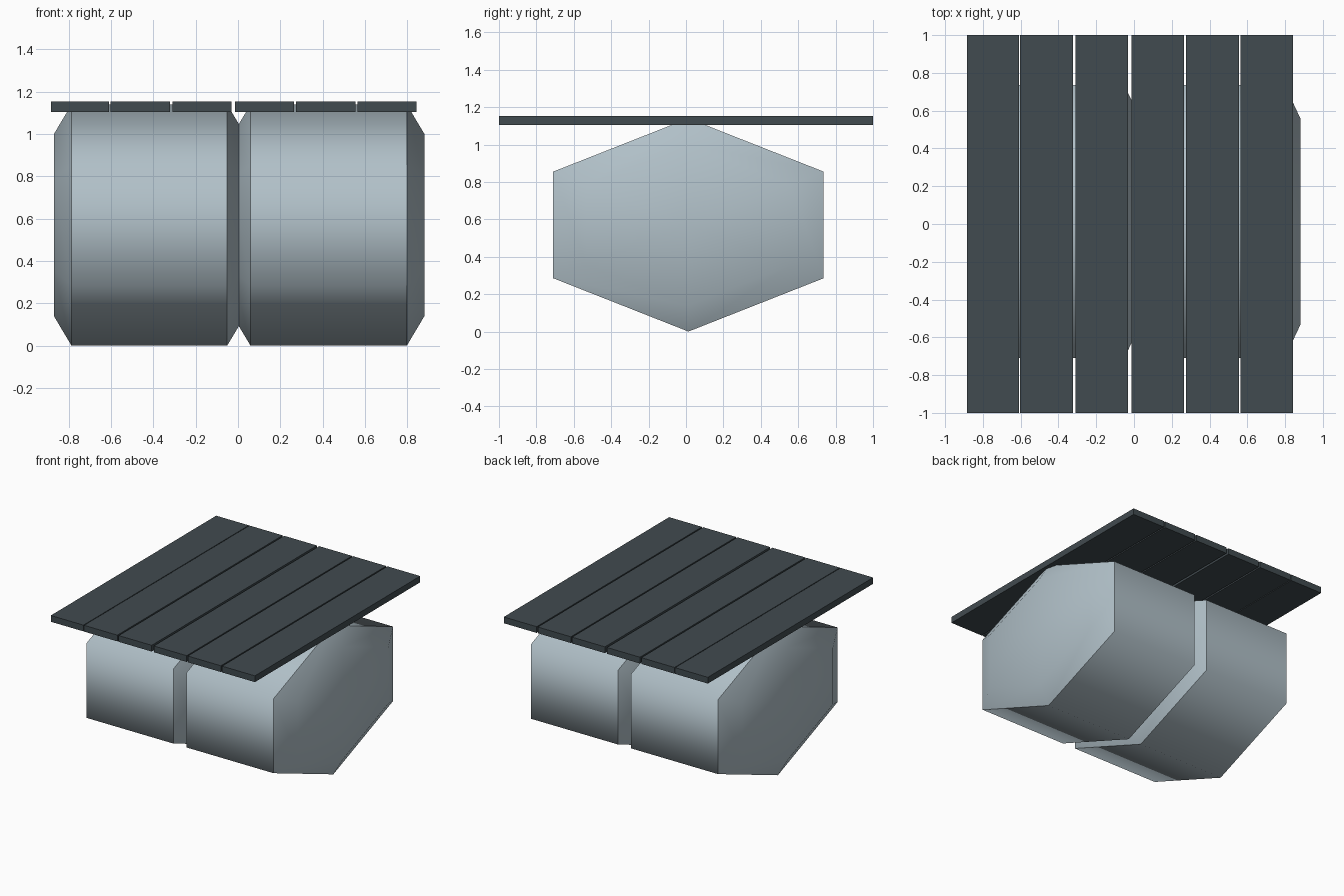
import bpy, bmesh, math

if "Cube" in bpy.data.objects:
    bpy.data.objects.remove(bpy.data.objects["Cube"])


def material(name, rgb):
    m = bpy.data.materials.new(name)
    m.diffuse_color = (*rgb, 1)
    m.use_nodes = True
    m.node_tree.nodes["Principled BSDF"].inputs["Base Color"].default_value = m.diffuse_color
    return m


STEEL = material("pale blue grey", (0.44, 0.53, 0.58))
SLATE = material("dark slate", (0.053, 0.07, 0.079))


def add_object(name, bm, mat):
    bmesh.ops.recalc_face_normals(bm, faces=bm.faces[:])
    me = bpy.data.meshes.new(name)
    bm.to_mesh(me)
    bm.free()
    me.materials.append(mat)
    ob = bpy.data.objects.new(name, me)
    bpy.context.collection.objects.link(ob)
    return ob


# Six-sided drum lying along x, with sloped rims and fanned end caps
def drum(name, x0, x1, rim=0.083, cy=0.013, cz=0.57, ry=0.723, rz=0.57, end=0.755):
    bm = bmesh.new()
    rings = []
    for x, s in ((x0, end), (x0 + rim, 1), (x1 - rim, 1), (x1, end)):
        ring = []
        for i in range(6):
            a = math.radians(90 + 60 * i)
            y = cy + s * ry * math.cos(a) / math.cos(math.radians(30))
            ring.append(bm.verts.new((x, y, cz + s * rz * math.sin(a))))
        rings.append(ring)
    for a, b in zip(rings, rings[1:]):
        for i in range(6):
            j = (i + 1) % 6
            bm.faces.new((a[i], a[j], b[j], b[i]))
    for ring, x in ((rings[0], x0), (rings[3], x1)):
        hub = bm.verts.new((x, cy, cz))
        for i in range(6):
            bm.faces.new((ring[i], ring[(i + 1) % 6], hub))
    for f in bm.faces:
        f.smooth = True
    # only the shoulder between side and rim is a hard edge
    for ring in rings[1:3]:
        for i in range(6):
            bm.edges.get((ring[i], ring[(i + 1) % 6])).smooth = False
    return add_object(name, bm, STEEL)


drum("left_drum", -0.87, 0.032)
drum("right_drum", -0.024, 0.881)


# Deck planks
def plank(name, x0, x1, z0=1.105, z1=1.153):
    bm = bmesh.new()
    bmesh.ops.create_cube(bm, size=1)
    for v in bm.verts:
        v.co = ((x0 + x1) / 2 + v.co.x * (x1 - x0), v.co.y * 2,
                (z0 + z1) / 2 + v.co.z * (z1 - z0))
    return add_object(name, bm, SLATE)


spans = [(-0.885, -0.609), (-0.603, -0.322), (-0.31, -0.031),
         (-0.013, 0.265), (0.275, 0.555), (0.565, 0.843)]
for n, (a, b) in enumerate(spans, 1):
    plank(f"deck_plank_{n}", a, b)
